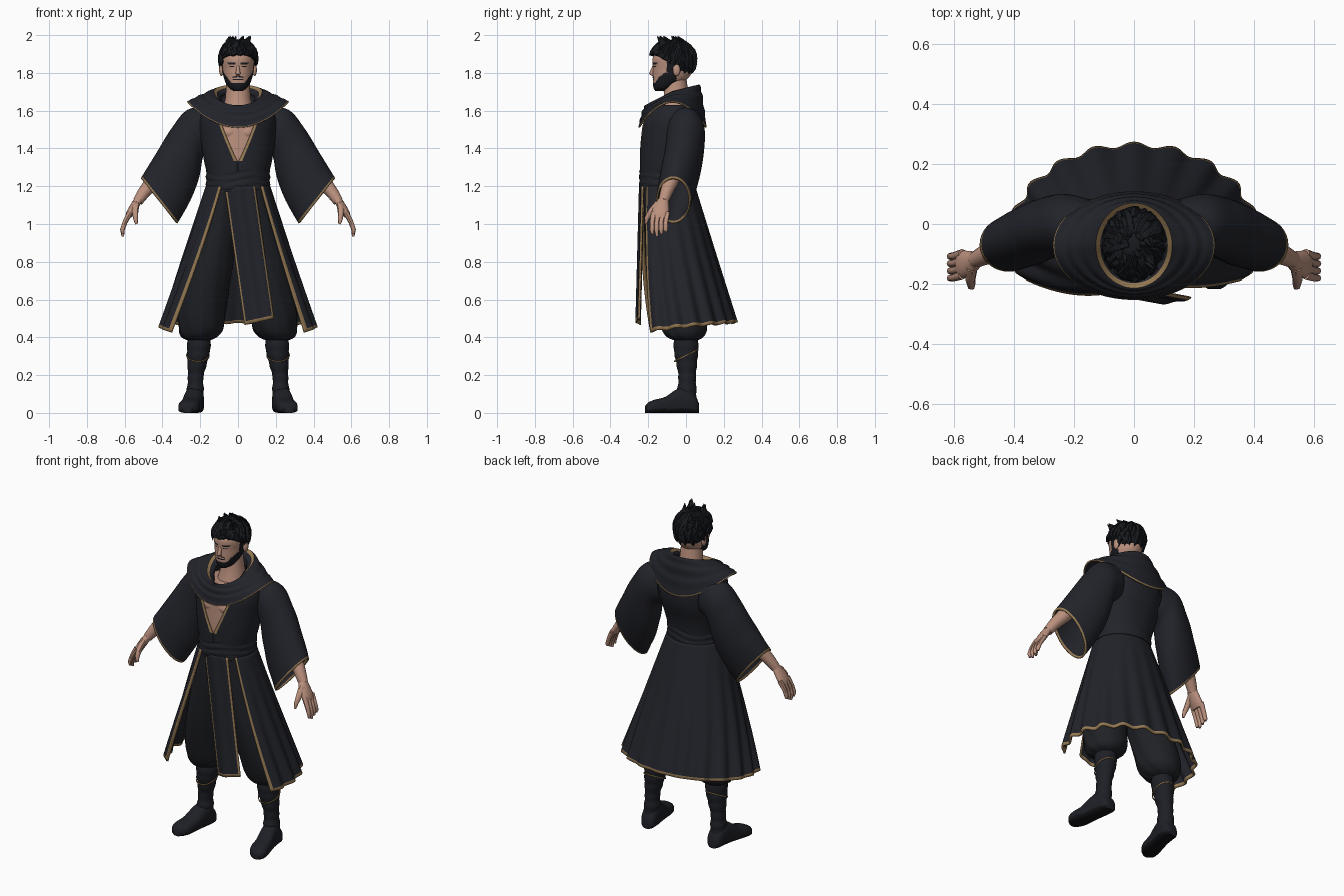
import bpy, bmesh, math, random
from mathutils import Vector
from math import sin, cos, pi, radians

random.seed(4)
if "Cube" in bpy.data.objects:
    bpy.data.objects.remove(bpy.data.objects["Cube"])


def material(name, rgb):
    mat = bpy.data.materials.new(name)
    mat.use_nodes = True
    mat.diffuse_color = (*rgb, 1)
    bsdf = mat.node_tree.nodes["Principled BSDF"]
    bsdf.inputs["Base Color"].default_value = (*rgb, 1)
    bsdf.inputs["Roughness"].default_value = 0.9
    return mat


CLOTH = material("charcoal cloth", (0.016, 0.017, 0.023))
TROUSER = material("dark trouser cloth", (0.014, 0.015, 0.019))
LEATHER = material("boot leather", (0.013, 0.014, 0.019))
SOLE = material("boot sole", (0.006, 0.006, 0.008))
HAIR = material("black hair", (0.009, 0.010, 0.013))
SKIN = material("skin", (0.50, 0.285, 0.21))
GOLD = material("gold trim", (0.30, 0.19, 0.085))
made = []


def grid(name, patches, mats, rule=None, closed=True, cap=False, solid=0):
    """Skin patches of point rows; rule(row, column, centre) picks the material."""
    bm = bmesh.new()
    for rows in patches:
        verts = [[bm.verts.new(p) for p in row] for row in rows]
        count = len(rows[0])
        for i in range(len(rows) - 1):
            for j in range(count if closed else count - 1):
                k = (j + 1) % count
                face = bm.faces.new((verts[i][j], verts[i][k], verts[i + 1][k], verts[i + 1][j]))
                if rule:
                    face.material_index = rule(i, j, face.calc_center_median())
        if cap:
            bm.faces.new(verts[0])
            bm.faces.new(verts[-1])
    bmesh.ops.recalc_face_normals(bm, faces=bm.faces)
    mesh = bpy.data.meshes.new(name)
    bm.to_mesh(mesh)
    bm.free()
    for mat in mats:
        mesh.materials.append(mat)
    obj = bpy.data.objects.new(name, mesh)
    bpy.context.collection.objects.link(obj)
    if solid:
        mod = obj.modifiers.new("thickness", "SOLIDIFY")
        mod.thickness, mod.offset = solid, 0
    made.append(obj)


def spline(keys, n):
    """Smoothly resample a list of number tuples."""
    out, last = [], len(keys) - 1
    for step in range(n):
        f = step * last / (n - 1)
        i = min(int(f), last - 1)
        t = f - i
        near = [keys[max(0, min(last, i + d))] for d in (-1, 0, 1, 2)]
        out.append([b + 0.5 * t * (c - a + t * (2 * a - 5 * b + 4 * c - d + t * (3 * (b - c) + d - a)))
                    for a, b, c, d in zip(*near)])
    return out


def oval(z, rx, ry, cy, cx=0, n=40, power=1.0, scale=1.0):
    """Ring of points, starting at the front centre."""
    ring = []
    for k in range(n):
        a = 2 * pi * k / n - pi
        ring.append((cx + scale * rx * math.copysign(abs(sin(a)) ** power, sin(a)), cy + scale * ry * cos(a), z))
    return ring


def tube(path, radii, n=10):
    pts = [Vector(p) for p in path]
    rows = []
    for i, p in enumerate(pts):
        along = (pts[min(i + 1, len(pts) - 1)] - pts[max(i - 1, 0)]).normalized()
        side = along.cross(Vector((0, 1, 0.1))).normalized()
        up = along.cross(side)
        rows.append([p + radii[i] * (side * cos(2 * pi * k / n) + up * sin(2 * pi * k / n)) for k in range(n)])
    return rows


def blob(centre, size, n=16):
    return [[(centre[0] + size[0] * sin(e) * cos(a), centre[1] + size[1] * sin(e) * sin(a), centre[2] + size[2] * cos(e))
             for a in [2 * pi * k / n for k in range(n)]] for e in [0.05 + (pi - 0.1) * i / 10 for i in range(11)]]


def lerp(a, b, t):
    return a + (b - a) * t


# Robe top, open in a V over the chest
torso = [(1.18, .165, .14, -.10), (1.26, .162, .14, -.10), (1.34, .178, .148, -.093),
         (1.45, .195, .165, -.075), (1.55, .198, .163, -.07), (1.63, .17, .125, -.065)]
rows = []
for z, rx, ry, cy in spline(torso, 40):
    half = pi - radians(21) * max(0, z - 1.33) / 0.19
    row = []
    for k in range(81):
        a = half * (k / 40 - 1)
        row.append((rx * math.copysign(abs(sin(a)) ** 0.85, a), cy + ry * cos(a), z))
    rows.append(row)
grid("robe_top", [rows], [CLOTH, GOLD], lambda i, j, c: int(j in (0, 79) and c.z > 1.335), closed=False, solid=0.006)

# Chest and neck under the robe
chest = torso[:-1] + [(1.61, .13, .11, -.075)]
grid("chest", [[oval(*r, power=0.85, scale=0.94) for r in spline(chest, 20)]], [SKIN], cap=True)
grid("chest_muscles", [blob((s * 0.047, -0.195, 1.485), (0.05, 0.037, 0.04)) for s in (1, -1)]
     + [blob((s * 0.02, -0.2, 1.40), (0.022, 0.03, 0.03)) for s in (1, -1)], [SKIN], cap=True)
grid("neck", [tube([(0, -.06, 1.57), (0, -.05, 1.67), (0, -.06, 1.78)], [.09, .067, .06], 24)], [SKIN], cap=True)

# Wrapped sash
rows = [oval(z, 0.166 + 0.005 * abs(sin((z - 1.19) * 80)), 0.144 + 0.005 * abs(sin((z - 1.19) * 80)), -0.1)
        for z in [1.18 + 0.1 * i / 24 for i in range(25)]]
rows = [[(x, y, z + 0.012 * sin(3 * x / 0.16)) for x, y, z in row] for row in rows]
grid("waist_sash", [rows], [CLOTH])

# Long coat skirt, open at the front, with gold edges and hem
rows = []
for i in range(49):
    t = i / 48
    row = []
    for k in range(141):
        u = k / 70 - 1
        a = u * radians(lerp(138 if u > 0 else 154, 120, t))
        wave = cos(u * 13 * pi)
        fold = 1 + 0.03 * t * wave
        hem = lerp(0.475, 0.43, u * u) + 0.004 * wave
        power = 1 if cos(a) > 0 else 0.75
        x = lerp(.165, .405, t) * math.copysign(abs(sin(a)) ** power, a)
        row.append((x * fold, lerp(-.1, -.04, t) + lerp(.143, .3, t) * cos(a) * fold, lerp(1.2, hem, t)))
    rows.append(row)
grid("coat_skirt", [rows], [CLOTH, GOLD], lambda i, j, c: int(i == 47 or j in (0, 1, 138, 139)),
     closed=False, solid=0.012)

# Front hanging panel
rows = []
for i in range(41):
    t = i / 40
    rows.append([(lerp(lerp(-.07, .09, w), lerp(.035, .19, w), t), lerp(-.243, -.262, t) + 0.02 * (2 * w - 1) ** 2
                  + 0.004 * sin(w * 12), lerp(1.2, lerp(.465, .5, w), t)) for w in [k / 16 for k in range(17)]])
grid("front_panel", [rows], [CLOTH, GOLD], lambda i, j, c: int(i == 39 or j in (0, 15)), closed=False, solid=0.006)

# Draped cowl around the shoulders, tucked in around the neck
rows = []
for i in range(34):
    t = max(0, (i - 3) / 30)
    tuck = max(0, 3 - i)
    out, down = t ** 0.85, t ** 1.15
    row = []
    for k in range(72):
        a = 2 * pi * k / 72
        c = cos(a)
        top = 1.70 + 0.035 * c - 0.04 * max(0, -c)
        edge = 1.645 - 0.135 * abs(c) ** 2
        ripple = 0.007 * sin(t * 6 * pi + 1.5 * cos(2 * a)) * (1 - t) * t ** 0.5
        shrink = 1 - 0.1 * tuck
        row.append((lerp(.128, .268, out) * sin(a) * shrink, -.072 + (lerp(.142, .177, out) + ripple) * c * shrink,
                    lerp(top, edge, down) + ripple - 0.012 * tuck))
    rows.append(row)
grid("cowl", [rows], [CLOTH, GOLD], lambda i, j, c: int(i in (2, 32)), solid=0.008)

# Sleeve: top x, top z, bottom x, bottom z, middle y, half depth
sleeve = [(.15, 1.615, .13, 1.41, 0, .075), (.265, 1.6, .185, 1.37, 0, .095), (.35, 1.50, .21, 1.25, -.01, .098),
          (.43, 1.37, .255, 1.13, -.035, .098), (.51, 1.24, .325, 1.005, -.068, .086)]
# Leg: height, x radius, y radius, middle y, middle x
trouser = [(1.19, .08, .125, -.10, .075), (1.0, .10, .13, -.09, .10), (.75, .115, .13, -.07, .15), (.55, .125, .13, -.03, .187),
           (.45, .118, .122, -.01, .195), (.405, .095, .1, -.005, .205), (.385, .06, .065, 0, .208)]
shaft = [(.42, .06, .063, 0, .207), (.34, .062, .065, 0, .208), (.27, .053, .056, .003, .215),
         (.19, .041, .046, .006, .224), (.13, .044, .05, .005, .226), (.07, .045, .05, .005, .228)]
# Foot: y, middle x, half width, height
foot = [(.068, .225, .025, .05), (.05, .226, .043, .09), (.0, .23, .05, .135), (-.05, .238, .05, .125),
        (-.11, .25, .052, .085), (-.165, .26, .055, .07), (-.2, .267, .045, .055), (-.217, .268, .02, .035)]

for side, s in (("left", 1), ("right", -1)):
    rows = []
    for i, (tx, tz, bx, bz, y, h) in enumerate(spline(sleeve, 34)):
        ring = []
        for k in range(40):
            a = 2 * pi * k / 40
            w = cos(a) * (1 + 0.02 * sin(i * 0.7) * sin(a))
            ring.append((s * ((tx + bx) / 2 + (tx - bx) / 2 * w), y + h * sin(a), (tz + bz) / 2 + (tz - bz) / 2 * w))
        rows.append(ring)
    grid(side + "_sleeve", [rows], [CLOTH, GOLD], lambda i, j, c: int(i == 32), solid=0.01)

    # Forearm, palm, fingers and thumb
    arm = tube([(s * .36, -.03, 1.33), (s * .44, -.075, 1.24), (s * .5, -.105, 1.165), (s * .53, -.12, 1.12)],
               [.045, .042, .033, .027], 16)
    palm = []
    for z, rx, ry, cy, cx in spline([(1.135, .024, .026, -.12, .525), (1.10, .026, .04, -.13, .545),
                                     (1.06, .024, .046, -.135, .568), (1.035, .016, .044, -.135, .58)], 10):
        palm.append(oval(z, rx, ry, cy, s * cx, 16))
    digits = []
    for f in range(4):
        y, tip = -.17 + .024 * f, .935 + .012 * abs(f - 1)
        digits.append(tube([(s * .572, y, 1.06), (s * .598, y - .008, 1.01), (s * .612, y - .01, .97), (s * .61, y - .008, tip)],
                           [.015, .013, .012, .007], 8))
    digits.append(tube([(s * .54, -.145, 1.11), (s * .545, -.185, 1.065), (s * .542, -.207, 1.03), (s * .538, -.212, 1.0)],
                       [.02, .017, .013, .007], 8))
    grid(side + "_forearm_and_hand", [arm, palm] + digits, [SKIN], cap=True)

    # Baggy trouser leg
    rows = []
    for i, (z, rx, ry, cy, cx) in enumerate(spline(trouser, 36)):
        ring = oval(z, rx, ry, cy, s * cx, 40)
        rows.append([(x + 0.004 * sin(9 * k * pi / 20 + i * 0.3), y, z) for k, (x, y, z) in enumerate(ring)])
    grid(side + "_trouser_leg", [rows], [TROUSER], cap=True)

    # Boot with wrapped shaft, gold cord, foot and sole
    rows = [oval(z, rx + 0.0015 * sin(z * 110), ry + 0.0015 * sin(z * 110), cy, s * cx, 28)
            for z, rx, ry, cy, cx in spline(shaft, 36)]
    grid(side + "_boot_shaft", [rows], [LEATHER], cap=True)
    cord = oval(.3, .06, .063, .002, s * .212, 28)
    cord = [(x, y, z + 0.5 * y) for x, y, z in cord]
    grid(side + "_boot_cord", [[cord, [(x, y, z + .007) for x, y, z in cord]]], [GOLD], solid=0.004)
    rows = []
    for y, x, w, h in spline(foot, 28):
        rows.append([(s * x + w * math.copysign(abs(cos(a)) ** 0.7, cos(a)), y,
                      h / 2 * (1 + math.copysign(abs(sin(a)) ** (0.9 if sin(a) > 0 else 0.4), sin(a))))
                     for a in [2 * pi * (k + 0.5) / 28 for k in range(28)]])
    grid(side + "_boot_foot", [rows], [LEATHER, SOLE], lambda i, j, c: int(c.z < 0.02), cap=True)

# Head with painted brows, eyes, moustache and beard
skull = [(1.705, .025, .028, -.135), (1.725, .052, .058, -.115), (1.77, .074, .093, -.083), (1.82, .083, .105, -.07),
         (1.88, .088, .108, -.068), (1.935, .066, .08, -.068), (1.955, .03, .04, -.068)]


def face_paint(i, j, c):
    x, front = abs(c.x), c.y < -0.1
    brow = front and 0.014 < x < 0.055 and abs(c.z - 1.846 - 0.1 * x) < 0.004
    eye = front and 0.02 < x < 0.045 and abs(c.z - 1.832) < 0.003
    mouth = front and x < 0.028 and (abs(c.z - 1.782 + 0.2 * x) < 0.003 or abs(c.z - 1.765) < 0.002)
    beard = c.y < -0.05 and c.z < 1.748 + max(0, x - 0.035) * 1.3
    sideburn = -0.1 < c.y < -0.065 and c.z < 1.86
    return int(brow or eye or mouth or beard or sideburn)


grid("head", [[oval(*r, n=80) for r in spline(skull, 80)]], [SKIN, HAIR], face_paint, cap=True)
grid("nose", [tube([(0, -.168, 1.842), (0, -.178, 1.815), (0, -.184, 1.798), (0, -.168, 1.787)],
                   [.007, .01, .013, .009])], [SKIN], cap=True)
grid("ears", [blob((s * .088, -.05, 1.815), (.012, .02, .032)) for s in (1, -1)], [SKIN], cap=True)


# Swept hair: a cap with tapered locks following the skull
def scalp(a, e, r=1.0):
    c = cos(e) if e > 0 else cos(e) ** 0.5
    return (r * .097 * c * sin(a), -.068 + r * .117 * c * cos(a), 1.877 + r * .098 * sin(e))


rows = []
for i in range(15):
    ring = []
    for k in range(48):
        a = 2 * pi * k / 48
        line = 1.835 - 0.05 * max(0, cos(a)) + 0.065 * max(0, -cos(a)) ** 0.6
        ring.append(scalp(a, lerp(math.asin((line - 1.877) / .098), 1.53, i / 14)))
    rows.append(ring)
grid("hair_cap", [rows], [HAIR], cap=True)
locks = []
for k in range(130):
    a = random.uniform(-pi, pi)
    back = cos(a) > 0.35
    e = random.uniform(-0.2 if back else 0.3, 1.4)
    end = max(e - 0.75, -1.0 if back else (0.16 if cos(a) < -0.4 else -0.4))
    turn = random.uniform(-0.3, 0.3)
    reach = random.uniform(1.03, 1.1)
    path = [scalp(a + turn * t, lerp(e, end, t), lerp(.97, reach, t * t)) for t in (0, .35, .7, 1)]
    locks.append(tube(path, [.01, .015, .011, .001], 5))
for k in range(12):
    x, y = random.uniform(-.05, .05), random.uniform(-.13, -.01)
    locks.append(tube([(x, y, 1.94), (x * 1.1, y - .01, 1.968), (x * 1.2 + .01, y - .03, 1.995)], [.022, .015, .001], 5))
grid("hair_locks", locks, [HAIR], cap=True)

# Smooth shading
bpy.ops.object.select_all(action="DESELECT")
for obj in made:
    obj.select_set(True)
bpy.context.view_layer.objects.active = made[0]
bpy.ops.object.shade_smooth_by_angle(angle=radians(45))
